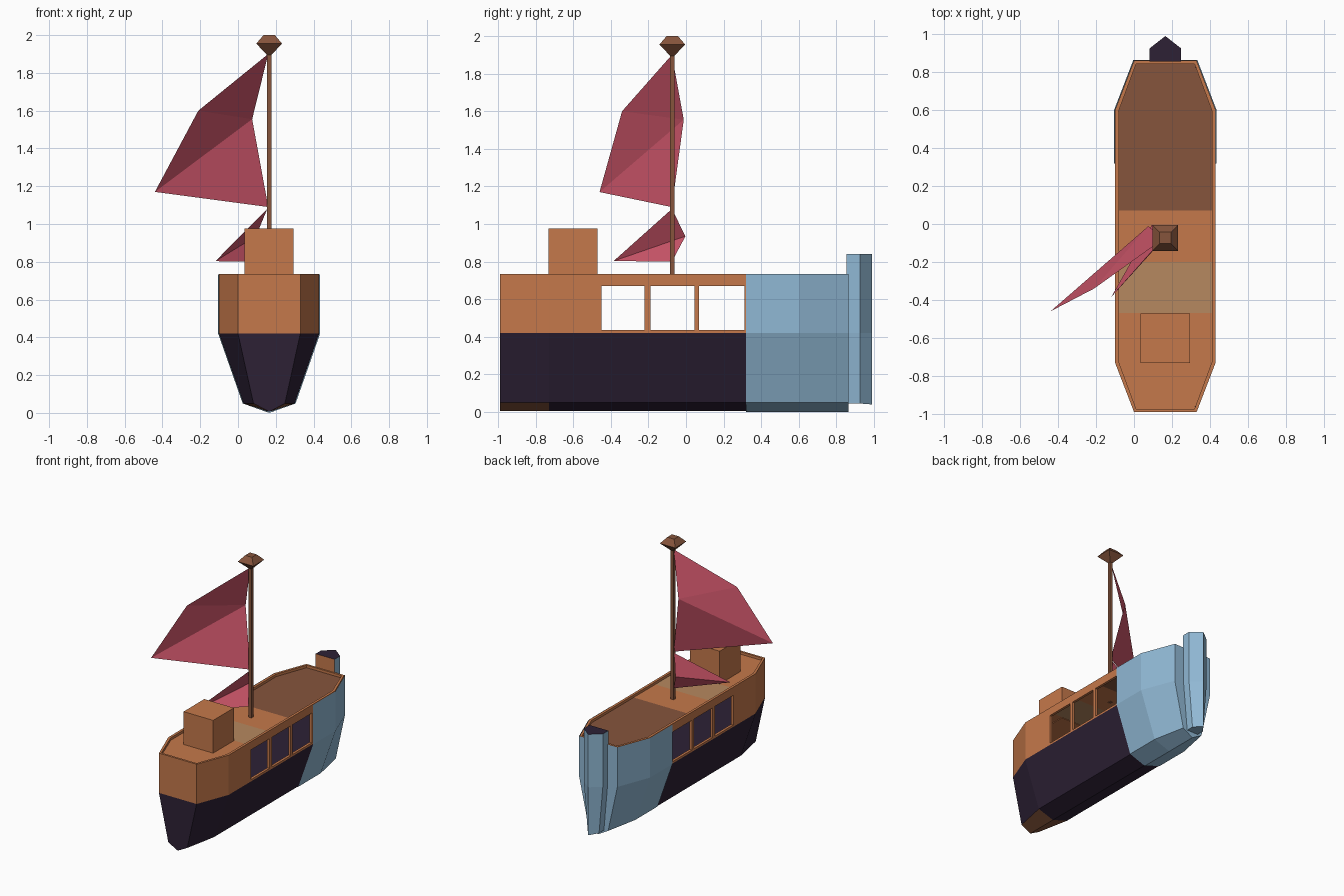
import bpy, bmesh

if "Cube" in bpy.data.objects:
    bpy.data.objects.remove(bpy.data.objects["Cube"])

CX = 0.165  # centre line of the boat


def mat(name, rgb):
    m = bpy.data.materials.new(name)
    m.diffuse_color = (*rgb, 1)
    m.use_nodes = True
    m.node_tree.nodes["Principled BSDF"].inputs["Base Color"].default_value = m.diffuse_color
    return m


ORANGE = mat("orange wood", (0.56, 0.19, 0.07))
BROWN = mat("brown wood", (0.24, 0.09, 0.045))
TAN = mat("tan wood", (0.47, 0.25, 0.115))
DARK = mat("dark purple", (0.026, 0.015, 0.036))
BLUE = mat("light blue", (0.28, 0.48, 0.66))
SAIL = mat("rose sail", (0.60, 0.09, 0.14))


def make(name, verts, faces, mats, rule=None, fix=True, x=CX):
    bm = bmesh.new()
    vs = [bm.verts.new((v[0] + x, v[1], v[2])) for v in verts]
    for f in faces:
        bm.faces.new([vs[i] for i in f])
    if fix:
        bmesh.ops.recalc_face_normals(bm, faces=bm.faces)
    bm.normal_update()
    for f in bm.faces:
        f.material_index = rule(f.calc_center_median(), f.normal) if rule else 0
    bmesh.ops.delete(bm, geom=[v for v in bm.verts if not v.link_faces], context='VERTS')
    me = bpy.data.meshes.new(name)
    bm.to_mesh(me)
    bm.free()
    for m in mats:
        me.materials.append(m)
    ob = bpy.data.objects.new(name, me)
    bpy.context.collection.objects.link(ob)
    return ob


def loft(name, rings, mats, rule=None, closed=True, caps=(True, True)):
    n = len(rings[0])
    verts = [p for r in rings for p in r]
    faces = []
    for k in range(len(rings) - 1):
        for i in range(n if closed else n - 1):
            j = (i + 1) % n
            faces.append((k * n + i, k * n + j, (k + 1) * n + j, (k + 1) * n + i))
    if caps[0]:
        faces.append(tuple(range(n)))
    if caps[1]:
        faces.append(tuple(range((len(rings) - 1) * n, len(rings) * n)))
    return make(name, verts, faces, mats, rule)


def square(h, z, y):
    return [(-h, y - h, z), (h, y - h, z), (h, y + h, z), (-h, y + h, z)]


def half(y, mid=0.265, end=0.165):
    """Half width of the boat at y."""
    if y < -0.73:
        t = (-0.73 - y) / 0.26
    else:
        t = max(0, (y - 0.6) / 0.26)
    return mid + (end - mid) * t


# Lower hull, with a brown patch under one end
def section(y, o=0.0, keel=0.006):
    h, l = half(y) + o, half(y, 0.135, 0.083) + o
    return [(-h, y, 0.42), (-l, y, 0.05), (0, y, keel), (l, y, 0.05), (h, y, 0.42)]


loft("lower_hull", [section(y) for y in (-0.99, -0.73, 0.6, 0.86)], [DARK, BROWN],
     lambda c, n: int(c.y < -0.73 and n.z < -0.7))

# Upper hull wall with three open windows on each side
windows = [(-0.45, -0.22), (-0.19, 0.045), (0.07, 0.31)]
ys = [y for w in windows for y in w]
loop = ([(-0.165, -0.99), (0.165, -0.99), (0.265, -0.73)] + [(0.265, y) for y in ys]
        + [(0.265, 0.6), (0.165, 0.86), (-0.165, 0.86), (-0.265, 0.6)]
        + [(-0.265, y) for y in reversed(ys)] + [(-0.265, -0.73)])
levels = (0.42, 0.435, 0.67, 0.735)
n = len(loop)
faces = []
for k in range(3):
    for i in range(n):
        j = (i + 1) % n
        mid = (loop[i][1] + loop[j][1]) / 2
        opening = any(a < mid < b for a, b in windows) and abs(loop[i][0]) > 0.2
        if k == 1 and opening:
            continue
        faces.append((k * n + i, k * n + j, (k + 1) * n + j, (k + 1) * n + i))
wall = make("upper_hull", [(x, y, z) for z in levels for x, y in loop], faces, [ORANGE], fix=False)
thick = wall.modifiers.new("thickness", 'SOLIDIFY')
thick.thickness = 0.02
thick.offset = -1

# Deck, coloured in bands
bands = (-0.975, -0.73, -0.47, -0.2, 0.07, 0.6, 0.845)
loft("deck", [[(-half(y) + 0.018, y, 0.715), (half(y) - 0.018, y, 0.715)] for y in bands],
     [ORANGE, TAN, BROWN],
     lambda c, n: 2 if c.y > 0.07 else int(-0.47 < c.y < -0.2),
     closed=False, caps=(False, False))

# Blue skin around the far end of the hull
rings = []
for y in (0.32, 0.6, 0.864):
    s = section(y, 0.005, 0.0)
    h = s[-1][0]
    rings.append([(-h, y, 0.733)] + s + [(h, y, 0.733)])
loft("blue_hull_skin", rings, [BLUE], closed=False, caps=(False, True))


# Pointed end post
def post(h, z, tip):
    return [(-h, 0.855, z), (h, 0.855, z), (h, 0.925, z), (0, 0.99, tip), (-h, 0.925, z)]


loft("end_post", [post(0.05, 0.045, 0.04), post(0.083, 0.42, 0.42), post(0.083, 0.84, 0.84)],
     [BLUE, DARK, ORANGE],
     lambda c, n: 1 if n.z > 0.9 else (2 if n.y < -0.9 else 0))

# Deck box
loft("deck_box", [square(0.13, z, -0.602) for z in (0.71, 0.975)], [ORANGE])

# Mast and its cap
loft("mast", [square(0.012, z, -0.073) for z in (0.71, 1.91)], [BROWN])
loft("mast_cap", [square(h, z, -0.073) for h, z in ((0.012, 1.895), (0.068, 1.955), (0.03, 2.0))],
     [BROWN])

# Sails: folded sheets
make("main_sail",
     [(0.16, -0.075, 1.9), (0.075, -0.012, 1.555), (-0.21, -0.34, 1.6),
      (-0.44, -0.46, 1.17), (0.16, -0.075, 1.09)],
     [(0, 2, 1), (1, 2, 3), (1, 3, 4)], [SAIL], x=0)
make("small_sail",
     [(0.155, -0.075, 1.08), (0.095, -0.003, 0.935), (-0.12, -0.385, 0.803), (0.16, -0.075, 0.8)],
     [(0, 2, 1), (1, 2, 3)], [SAIL], x=0)
